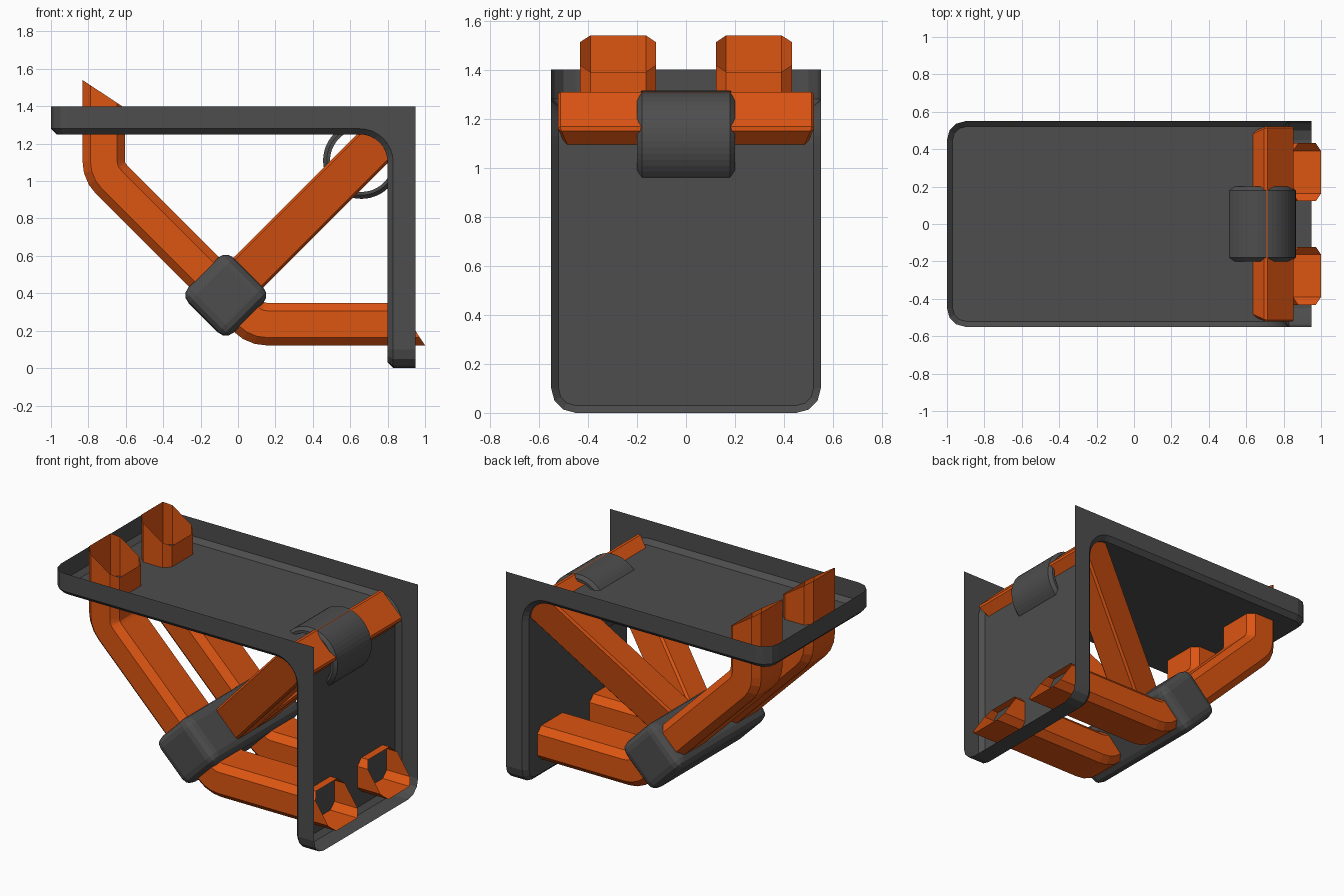
import bpy, bmesh
from math import sin, cos, pi, sqrt
from mathutils import Vector, Matrix

if "Cube" in bpy.data.objects:
    bpy.data.objects.remove(bpy.data.objects["Cube"])


def material(name, color):
    m = bpy.data.materials.new(name)
    m.diffuse_color = color
    m.use_nodes = True
    m.node_tree.nodes["Principled BSDF"].inputs["Base Color"].default_value = m.diffuse_color
    return m


ORANGE = material("orange", (0.72, 0.09, 0.006, 1))
DARK = material("dark_grey", (0.075, 0.075, 0.075, 1))


def make(name, bm, mat):
    bmesh.ops.recalc_face_normals(bm, faces=bm.faces)
    me = bpy.data.meshes.new(name)
    bm.to_mesh(me)
    bm.free()
    me.materials.append(mat)
    ob = bpy.data.objects.new(name, me)
    bpy.context.collection.objects.link(ob)
    return ob


def bevel(ob, width, segments):
    m = ob.modifiers.new("bevel", 'BEVEL')
    m.width, m.segments = width, segments
    m.limit_method, m.angle_limit = 'ANGLE', 0.5


def bridge(bm, rows, closed_section=True, closed_path=False):
    n = len(rows[0])
    for i in range(len(rows) if closed_path else len(rows) - 1):
        a, b = rows[i], rows[(i + 1) % len(rows)]
        for j in range(n if closed_section else n - 1):
            k = (j + 1) % n
            bm.faces.new((a[j], a[k], b[k], b[j]))


def sweep(bm, path, section, normal, closed=False):
    """Mitred sweep of a planar path; section = (sideways, along normal)."""
    rows, n = [], len(path)
    for i, p in enumerate(path):
        t0 = (p - path[i - 1]).normalized() if closed or i > 0 else None
        t1 = (path[(i + 1) % n] - p).normalized() if closed or i < n - 1 else None
        t0, t1 = t0 or t1, t1 or t0
        t = (t0 + t1).normalized()
        side = t.cross(normal) / t.dot(t0)
        rows.append([bm.verts.new(p + side * a + normal * b) for a, b in section])
    bridge(bm, rows, True, closed)
    return rows


# L-shaped shelf tray: chamfered floor with thin upright rim
FX, FZ, R, C = 0.80, 1.25, 0.15, 0.10


def tray_half(inset, d, rim):
    pts, r = [], C - inset
    corner = [pi / 2 * k / 3 for k in range(4)]
    for a in corner:
        pts.append((-1 + C - r * cos(a), 0.55 - C + r * sin(a), FZ + d))
    for k in range(9):
        a = pi / 2 * (1 - k / 8)
        q = R + d
        if rim:
            q /= max(cos(a), sin(a))
        pts.append((FX - R + q * cos(a), 0.55 - inset, FZ - R + q * sin(a)))
    for a in reversed(corner):
        pts.append((FX + d, 0.55 - C + r * sin(a), C - r * cos(a)))
    return pts


bm = bmesh.new()
rows = []
for inset, d, rim in ((0.03, 0, False), (0, 0.03, False), (0, 0.15, True)):
    half = tray_half(inset, d, rim)
    loop = half + [(x, -y, z) for x, y, z in reversed(half)]
    rows.append([bm.verts.new(p) for p in loop])
bridge(bm, rows)
floor, n = rows[0], len(rows[0])
for i in range(n // 2 - 1):
    bm.faces.new((floor[i], floor[i + 1], floor[n - 2 - i], floor[n - 1 - i]))
make("shelf_tray", bm, DARK)

# Pair of bent hollow arms with slanted open ends
Y = Vector((0, 1, 0))
W, H, CH = 0.113, 0.155, 0.042
OCT = [(W, H - CH), (W - CH, H), (CH - W, H), (-W, H - CH),
       (-W, CH - H), (CH - W, -H), (W - CH, -H), (W, CH - H)]


def rounded(pts, cut):
    out = [pts[0]]
    for a, b, c in zip(pts, pts[1:], pts[2:]):
        p, q = b + (a - b).normalized() * cut, b + (c - b).normalized() * cut
        for t in (0, 1 / 3, 2 / 3, 1):
            out.append(p * (1 - t) ** 2 + b * 2 * t * (1 - t) + q * t * t)
    return out + [pts[-1]]


for name, y in (("front_arm", -0.277), ("back_arm", 0.277)):
    bm = bmesh.new()
    path = [Vector((x, y, z)) for x, z in
            ((-0.718, 1.5), (-0.718, 1.05), (0.097, 0.235), (0.95, 0.235))]
    rows = sweep(bm, rounded(path, 0.06), OCT, Y)
    for v in rows[0]:
        v.co.z = 1.54 - (v.co.x + 0.831) * 0.66
    for v in rows[-1]:
        v.co.x = 1.0 - (v.co.z - 0.122) * 0.66
    make(name, bm, ORANGE)

# Triangular brace loop running diagonally into the inner corner
D = Vector((1, 0, 1)).normalized()
HUB = Vector((-0.065, 0, 0.39))
bm = bmesh.new()
path = [HUB + D * s + Y * y for s, y in
        ((0.05, -0.06), (1.10, -0.39), (1.10, 0.39), (0.05, 0.06))]
sq = [(0.1, W), (-0.1, W), (-0.1, -W), (0.1, -W)]
sweep(bm, path, sq, D.cross(Y), True)
bevel(make("brace_loop", bm, ORANGE), 0.045, 1)

# Rounded hub block joining arms and brace
bm = bmesh.new()
bmesh.ops.create_cube(bm, size=1, matrix=Matrix.Translation(HUB)
                      @ Matrix.Rotation(pi / 4, 4, 'Y')
                      @ Matrix.Diagonal((0.342, 0.95, 0.342, 1)))
bevel(make("hub_block", bm, DARK), 0.06, 3)

# Hollow collar around the brace crossbar
bm = bmesh.new()
prof = [(0.205, -0.18), (0.205, 0.18), (0.185, 0.2), (0.168, 0.2),
        (0.168, -0.2), (0.185, -0.2)]
rows = [[bm.verts.new((0.66 + r * cos(2 * pi * k / 48), y,
                       1.11 + r * sin(2 * pi * k / 48))) for r, y in prof]
        for k in range(48)]
bridge(bm, rows, True, True)
make("collar", bm, DARK)
